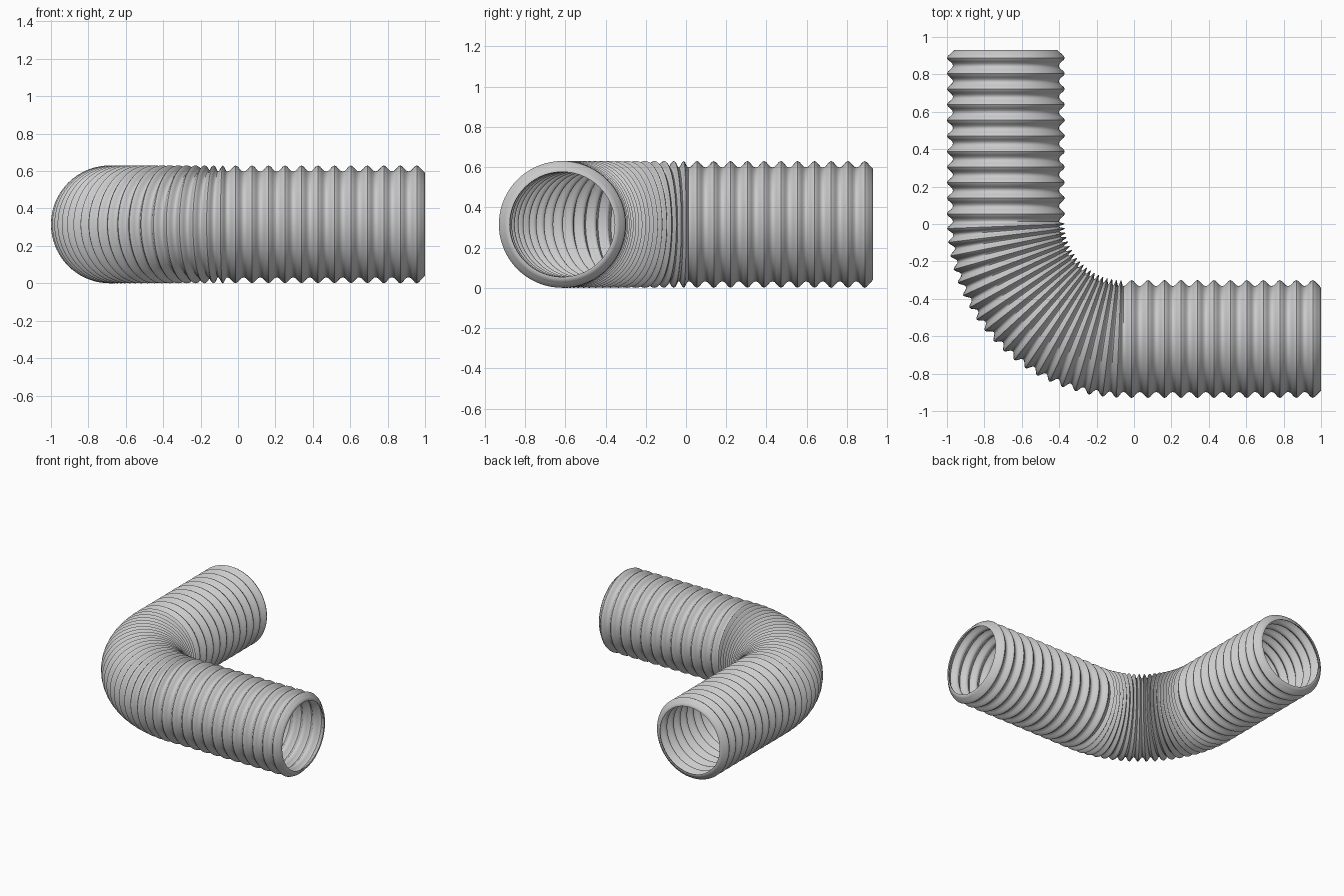
import bpy, bmesh
from math import pi, sin, cos, radians

if "Cube" in bpy.data.objects:
    bpy.data.objects.remove(bpy.data.objects["Cube"])

SEGS = 72            # sides around the hose
CZ = 0.315           # height of the hose centre line
R = 0.628            # bend radius of the centre line
BX, BY = -0.057, 0.013   # bend centre
LX, LY = 1.0 - BX, 0.93 - BY   # straight leg lengths
WALL = 0.022
STEPS = 8            # profile points per corrugation


def leg_x(t):
    # straight leg from the right end to the bend: point, in-plane outward normal
    return (1.0 - t * LX, BY - R), (0.0, -1.0)


def bend(t):
    a = -pi / 2 - t * pi / 2
    return (BX + R * cos(a), BY + R * sin(a)), (cos(a), sin(a))


def leg_y(t):
    return (BX - R, BY + t * LY), (-1.0, 0.0)


def ridge(phase):
    # radius over one corrugation, valley at 0 and crest at 0.5
    w = 0.5 - 0.5 * cos(2 * pi * phase)
    return 0.283 + 0.032 * w ** 1.15


# stations along the whole hose: centre, outward normal, outer radius
stations = []
for path, count in ((leg_x, 12), (bend, 20), (leg_y, 11)):
    n = count * STEPS
    for i in range(n):
        c, d = path(i / n)
        stations.append((c, d, ridge((i % STEPS) / STEPS)))
c, d = leg_y(1.0)
stations.append((c, d, ridge(0)))
# slightly tapered open ends
for k in (0, -1):
    c, d, r = stations[k]
    stations[k] = (c, d, 0.275)

bm = bmesh.new()


def ring(station, inset):
    (x, y), (nx, ny), r = station
    r = max(r - inset, 0.261) if inset else r
    out = []
    for j in range(SEGS):
        a = 2 * pi * j / SEGS
        out.append(bm.verts.new((x + nx * r * cos(a), y + ny * r * cos(a),
                                 CZ + r * sin(a))))
    return out


# outer skin, then back along the inner skin, closed at both rims
rings = [ring(s, 0) for s in stations] + [ring(s, WALL) for s in reversed(stations)]
for i, a in enumerate(rings):
    b = rings[(i + 1) % len(rings)]
    for j in range(SEGS):
        k = (j + 1) % SEGS
        bm.faces.new((a[j], a[k], b[k], b[j]))
bmesh.ops.recalc_face_normals(bm, faces=bm.faces[:])

mesh = bpy.data.meshes.new("corrugated_hose")
bm.to_mesh(mesh)
bm.free()
hose = bpy.data.objects.new("corrugated_hose", mesh)
bpy.context.collection.objects.link(hose)
bpy.context.view_layer.objects.active = hose
hose.select_set(True)
bpy.ops.object.shade_smooth_by_angle(angle=radians(50))
